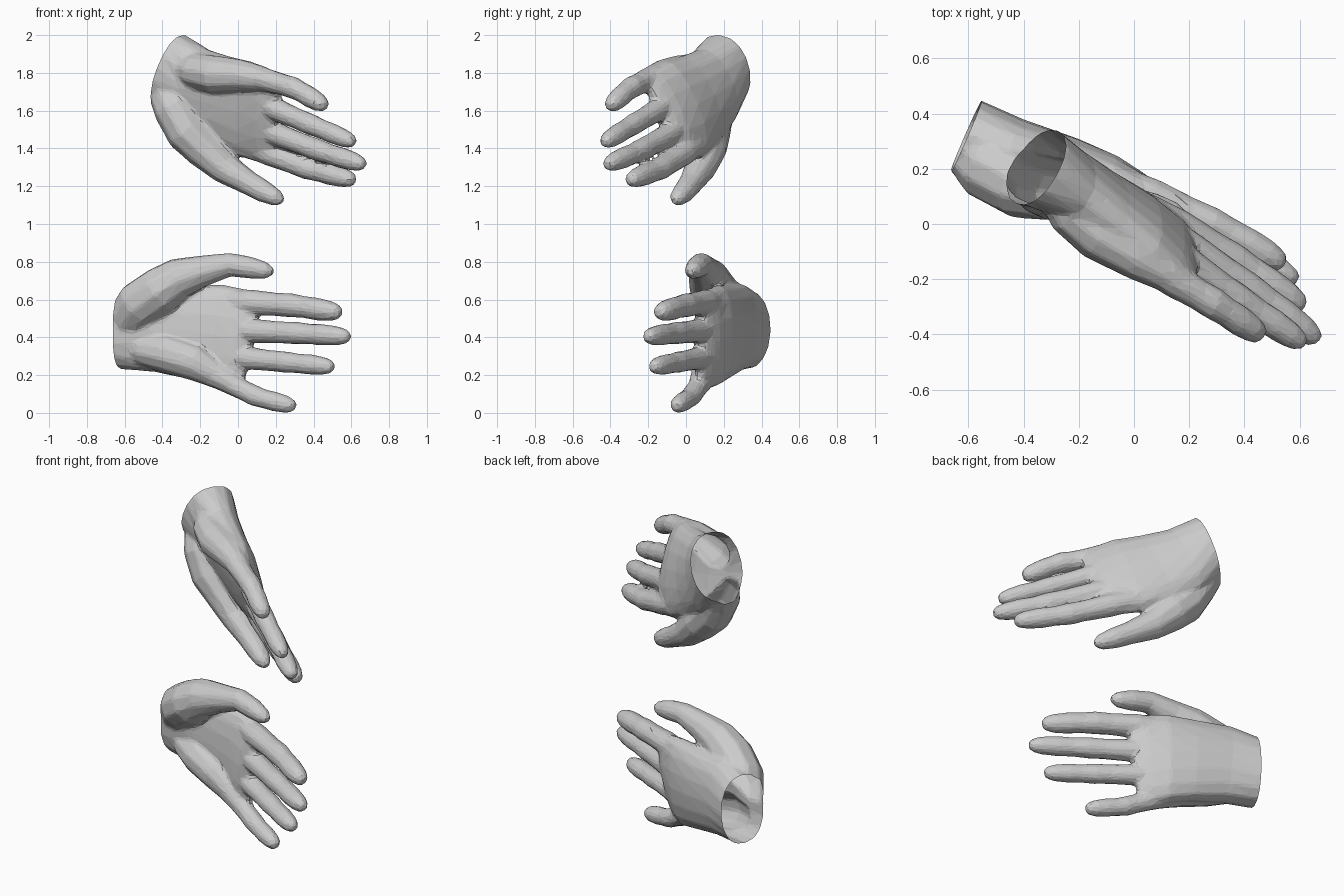
import bpy, bmesh, math
from mathutils import Vector as V

if "Cube" in bpy.data.objects:
    bpy.data.objects.remove(bpy.data.objects["Cube"])


def loft(rings):
    """Skin equal-length point rings, cap both ends, return a new object."""
    bm = bmesh.new()
    vr = [[bm.verts.new(p) for p in r] for r in rings]
    n = len(vr[0])
    for a, b in zip(vr, vr[1:]):
        for i in range(n):
            bm.faces.new((a[i], a[(i + 1) % n], b[(i + 1) % n], b[i]))
    bm.faces.new(vr[0][::-1])
    bm.faces.new(vr[-1])
    bmesh.ops.recalc_face_normals(bm, faces=bm.faces[:])
    me = bpy.data.meshes.new("part")
    bm.to_mesh(me)
    bm.free()
    ob = bpy.data.objects.new("part", me)
    bpy.context.collection.objects.link(ob)
    return ob


def tube(pts, radii, n, sides=10):
    """Tapered limb along a path; n keeps the section upright."""
    rings = []
    for i, (p, r) in enumerate(zip(pts, radii)):
        t = (pts[min(i + 1, len(pts) - 1)] - pts[max(i - 1, 0)]).normalized()
        v = (n - t * n.dot(t)).normalized()
        u = t.cross(v)
        rings.append([p + (u * math.cos(a) + v * math.sin(a)) * r
                      for a in (2 * math.pi * k / sides for k in range(sides))])
    return loft(rings)


# position along the finger and relative radius (knuckle swellings, round tip)
PROFILE = [(-.3, .85), (0, 1.04), (.3, .94), (.46, .98), (.6, .88), (.74, .92),
           (.88, .82), (.96, .64), (1, .36)]


def finger(base, mid, tip, r, n):
    a, b, c = V(base), V(mid), V(tip)
    pts = [a + (b - a) * 2 * t if t < .5 else b + (c - b) * (2 * t - 1) for t, _ in PROFILE]
    return tube(pts, [r * k for _, k in PROFILE], n)


def palm(sections, axis, dip):
    """Sections: thumb-side edge, little-finger-side edge, half thickness."""
    rings = []
    for i, (a, b, t) in enumerate(sections):
        a, b = V(a), V(b)
        c, u = (a + b) / 2, (a - b) / 2
        v = axis.cross(u).normalized()
        if v.y > 0:
            v = -v
        hollow = dip if 1 < i < 4 else .08

        def section(su=1, sv=1, shift=0):
            ring = []
            for k in range(16):
                x, y = math.cos(k * math.pi / 8), math.sin(k * math.pi / 8)
                y = math.copysign(abs(y) ** .85, y)
                if y > 0:
                    y *= 1 - hollow * y
                ring.append(c + u * x * su + v * y * t * sv + axis * shift)
            return ring
        if i == 0:       # spare length, trimmed off to open the wrist
            rings.append(section(shift=-.04))
        rings.append(section())
    # webs between the fingers
    rings += [section(.97, .82, .04), section(.86, .45, .09)]
    return loft(rings)


def hand(name, sections, fingers, thumb, heel, dip):
    wrist = (V(sections[0][0]) + V(sections[0][1])) / 2
    axis = (V(fingers[1][2]) - wrist).normalized()
    n = axis.cross(V(sections[3][0]) - V(sections[3][1])).normalized()
    ob = palm(sections, axis, dip)
    ob.name = ob.data.name = name
    bpy.context.view_layer.objects.active = ob
    limbs = [tube([V(p[:3]) for p in l], [p[3] for p in l], n) for l in (thumb, heel)]

    # fuse the parts, soften the joins, reduce to flat facets
    limbs += [finger(*f, n) for f in fingers]
    for part in limbs:
        m = ob.modifiers.new("join", 'BOOLEAN')
        m.operation, m.solver, m.object = 'UNION', 'EXACT', part
        bpy.ops.object.modifier_apply(modifier=m.name)
        bpy.data.objects.remove(part)
    m = ob.modifiers.new("fuse", 'REMESH')
    m.mode, m.voxel_size = 'VOXEL', .01
    m = ob.modifiers.new("soften", 'SMOOTH')
    m.factor, m.iterations = .5, 12
    m = ob.modifiers.new("facet", 'DECIMATE')
    m.ratio = .055
    for mod in list(ob.modifiers):
        bpy.ops.object.modifier_apply(modifier=mod.name)

    # open wrist
    bm = bmesh.new()
    bm.from_mesh(ob.data)
    bmesh.ops.bisect_plane(bm, geom=bm.verts[:] + bm.edges[:] + bm.faces[:],
                           plane_co=wrist, plane_no=axis, clear_inner=True)
    for f in bm.faces:
        f.smooth = False
    bm.to_mesh(ob.data)
    bm.free()


# lower hand: thumb on top
hand("lower_hand",
     [((-.62, .33, .645), (-.60, .30, .23), .145),
      ((-.46, .27, .69), (-.44, .26, .215), .125),
      ((-.25, .22, .68), (-.25, .20, .175), .11),
      ((-.08, .17, .68), (-.12, .15, .14), .095),
      ((.05, .115, .655), (-.06, .105, .125), .078)],
     [((.06, .10, .585), (.30, -.01, .568), (.545, -.147, .53), .067),
      ((.06, .08, .435), (.32, -.06, .422), (.592, -.207, .403), .063),
      ((.04, .075, .29), (.27, -.05, .267), (.506, -.177, .243), .06),
      ((-.07, .085, .17), (.10, .025, .084), (.303, -.057, .033), .058)],
     [(-.60, .29, .47, .11), (-.52, .205, .575, .13), (-.41, .145, .65, .128),
      (-.31, .12, .715, .11), (-.19, .10, .75, .085), (-.04, .08, .785, .064),
      (.07, .055, .768, .059), (.15, .035, .752, .045), (.188, .025, .747, .02)],
     [(-.58, .29, .35, .06), (-.50, .235, .335, .09), (-.38, .175, .315, .105),
      (-.22, .125, .265, .098), (-.12, .10, .205, .075), (-.02, .065, .145, .055)], .12)

# upper hand: thumb underneath, wrist raised
hand("upper_hand",
     [((-.43, .23, 1.645), (-.28, .17, 2.0), .16),
      ((-.31, .22, 1.53), (-.17, .07, 1.925), .13),
      ((-.16, .16, 1.44), (-.04, -.03, 1.885), .11),
      ((.0, .09, 1.36), (.07, -.11, 1.86), .095),
      ((.13, .02, 1.32), (.15, -.18, 1.82), .076)],
     [((.16, -.01, 1.375), (.38, -.14, 1.29), (.618, -.302, 1.23), .064),
      ((.19, -.08, 1.48), (.44, -.25, 1.385), (.67, -.422, 1.312), .062),
      ((.19, -.14, 1.61), (.40, -.29, 1.52), (.618, -.437, 1.43), .06),
      ((.14, -.20, 1.765), (.30, -.295, 1.72), (.467, -.407, 1.62), .062)],
     [(-.385, .20, 1.72, .10), (-.335, .145, 1.61, .115), (-.265, .12, 1.485, .118),
      (-.18, .11, 1.40, .108), (-.07, .075, 1.295, .085), (.06, .025, 1.215, .065),
      (.14, -.01, 1.17, .06), (.205, -.045, 1.137, .046), (.238, -.06, 1.12, .02)],
     [(-.31, .14, 1.84, .06), (-.23, .05, 1.81, .095), (-.12, -.035, 1.79, .105),
      (.02, -.12, 1.785, .088), (.12, -.18, 1.77, .07), (.2, -.23, 1.75, .055)], .2)
